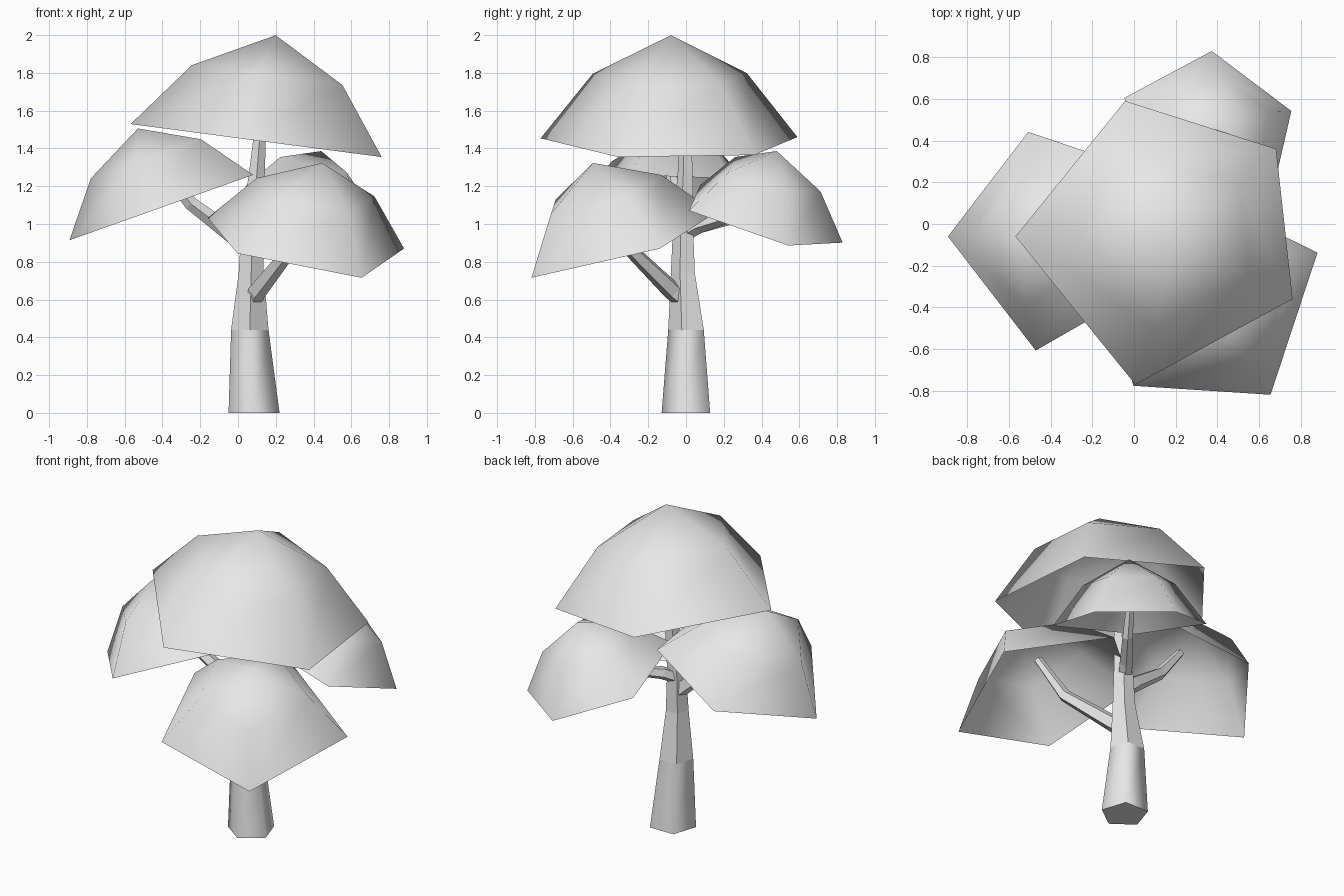
import bpy
import bmesh
import math
from mathutils import Vector, Matrix

if "Cube" in bpy.data.objects:
    bpy.data.objects.remove(bpy.data.objects["Cube"], do_unlink=True)

# One plain grey for the whole tree
GREY = (0.8, 0.8, 0.8, 1)
grey = bpy.data.materials.new("plain_grey")
grey.use_nodes = True
grey.diffuse_color = GREY
grey.node_tree.nodes["Principled BSDF"].inputs["Base Color"].default_value = GREY


def finish(name, bm):
    """Turn a bmesh into a named, coloured object."""
    mesh = bpy.data.meshes.new(name)
    bm.to_mesh(mesh)
    bm.free()
    mesh.materials.append(grey)
    obj = bpy.data.objects.new(name, mesh)
    bpy.context.collection.objects.link(obj)
    return obj


def bridge(bm, low, high, smooth):
    """Join two rings of vertices with quads."""
    count = len(low)
    for i in range(count):
        j = (i + 1) % count
        bm.faces.new((low[i], low[j], high[j], high[i])).smooth = smooth


# Canopy outline for unit scale, counter-clockwise
OUTLINE = [(-0.70, 0.02), (-0.12, -0.69), (0.64, -0.28), (0.56, 0.44), (-0.17, 0.67)]
HEIGHT = 0.566


def canopy(name, foot, normal, scale, spin):
    """Open five-sided dome: rim, shoulder ring and apex, tilted to a normal."""
    bm = bmesh.new()
    rim = [bm.verts.new((x, y, 0)) for x, y in OUTLINE]
    shoulder = [bm.verts.new((x * 0.6, y * 0.6, HEIGHT * 0.62)) for x, y in OUTLINE]
    apex = bm.verts.new((0, 0, HEIGHT))
    bridge(bm, rim, shoulder, True)
    for i in range(5):
        bm.faces.new((shoulder[i], shoulder[(i + 1) % 5], apex)).smooth = True
    tilt = Vector((0, 0, 1)).rotation_difference(Vector(normal).normalized())
    place = (Matrix.Translation(foot) @ tilt.to_matrix().to_4x4()
             @ Matrix.Rotation(math.radians(spin), 4, "Z") @ Matrix.Scale(scale, 4))
    bm.transform(place)
    return finish(name, bm)


def limb(name, path, sides=5, smooth=False, upright=False):
    """Tapered tube through (x, y, z, radius) points, with capped ends."""
    bm = bmesh.new()
    points = [Vector(p[:3]) for p in path]
    rings = []
    for i, p in enumerate(path):
        along = points[min(i + 1, len(path) - 1)] - points[max(i - 1, 0)]
        if upright:
            along = Vector((0, 0, 1))
        turn = Vector((0, 0, 1)).rotation_difference(along.normalized())
        ring = []
        for k in range(sides):
            a = 2 * math.pi * k / sides - math.pi / 2
            ring.append(bm.verts.new(
                points[i] + turn @ Vector((math.cos(a), math.sin(a), 0)) * p[3]))
        rings.append(ring)
    for low, high in zip(rings, rings[1:]):
        bridge(bm, low, high, smooth)
    for cap in (rings[0][::-1], rings[-1]):
        face = bm.faces.new(cap)
        for edge in face.edges:
            edge.smooth = False
    return finish(name, bm)


# Canopies
canopy("top_canopy", (0.126, -0.08, 1.438), (0.13, 0, 0.99), 1.0, 0)
canopy("right_canopy", (-0.384, -0.075, 1.095), (-0.335, 0, 0.942), 0.77, 0)
canopy("front_canopy", (0.37, -0.37, 0.894), (0.168, -0.271, 0.948), 0.80, 124)
canopy("back_canopy", (0.35, 0.38, 1.038), (0.242, 0.271, 0.932), 0.66, 47)

# Trunk: rounded lower part, faceted upper part
limb("lower_trunk", [(0.085, 0.013, 0, 0.142), (0.0625, 0.01, 0.44, 0.104)],
     smooth=True, upright=True)
limb("upper_trunk", [(0.0625, 0.01, 0.44, 0.104), (0.07, -0.01, 0.74, 0.07),
                     (0.075, -0.01, 1.0, 0.058), (0.1, 0, 1.27, 0.044),
                     (0.13, 0, 1.65, 0.025)], upright=True)

# Branches, one to each side canopy
limb("front_branch", [(0.07, 0.01, 0.57, 0.04), (0.1, -0.07, 0.645, 0.052),
                      (0.28, -0.3, 0.87, 0.038), (0.39, -0.41, 1.12, 0.025)])
limb("right_branch", [(0.07, -0.01, 0.86, 0.055), (-0.01, -0.02, 0.93, 0.05),
                      (-0.25, -0.06, 1.11, 0.038), (-0.42, -0.08, 1.32, 0.025)])
limb("back_branch", [(0.07, 0, 0.95, 0.04), (0.12, 0.07, 0.99, 0.04),
                     (0.25, 0.24, 1.04, 0.032), (0.36, 0.4, 1.2, 0.022)])
